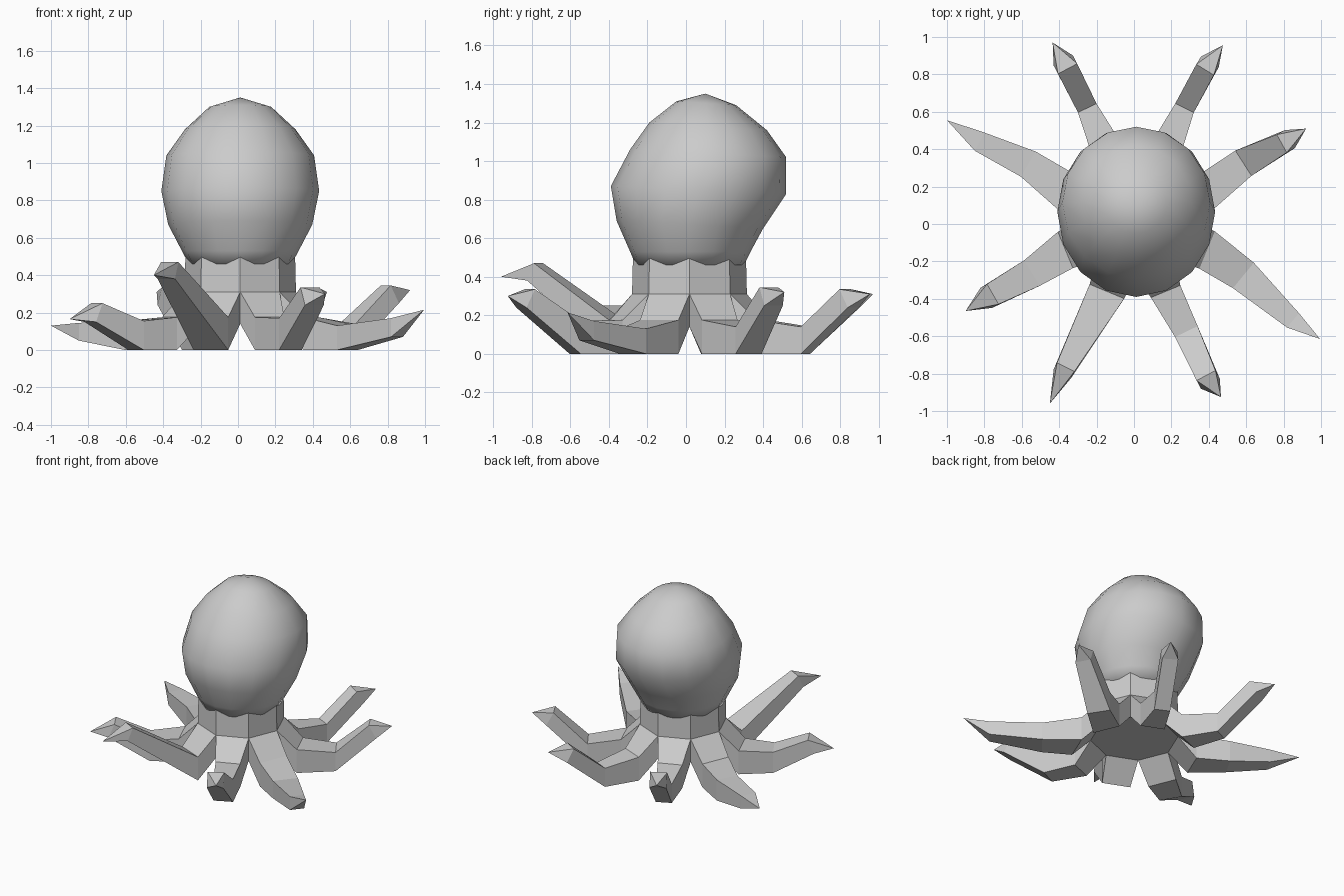
import bpy
from math import sin, cos, pi, radians
from mathutils import Vector

if "Cube" in bpy.data.objects:
    bpy.data.objects.remove(bpy.data.objects["Cube"])

CX, CY = 0.012, 0.018          # body axis
BODY_R = 0.298


def make(name, verts, faces, smooth=False):
    me = bpy.data.meshes.new(name)
    me.from_pydata([tuple(v) for v in verts], [], faces)
    me.update()
    me.polygons.foreach_set("use_smooth", [smooth] * len(me.polygons))
    ob = bpy.data.objects.new(name, me)
    bpy.context.collection.objects.link(ob)
    return ob


def loft(rings, apex=None, cap_start=True):
    """Join equal-sized rings with quads; close with a cap or a point."""
    n = len(rings[0])
    verts = [v for r in rings for v in r]
    faces = []
    for k in range(len(rings) - 1):
        for i in range(n):
            j = (i + 1) % n
            faces.append((k * n + i, k * n + j, (k + 1) * n + j, (k + 1) * n + i))
    if cap_start:
        faces.append(tuple(reversed(range(n))))
    last = (len(rings) - 1) * n
    if apex is None:
        faces.append(tuple(last + i for i in range(n)))
    else:
        verts.append(apex)
        faces += [(last + i, last + (i + 1) % n, len(verts) - 1) for i in range(n)]
    return verts, faces


def octagon(z, r):
    return [Vector((CX + r * cos(i * pi / 4), CY + r * sin(i * pi / 4), z)) for i in range(8)]


# Neck: flat-sided octagonal prism the arms grow out of
make("neck", *loft([octagon(0.14, BODY_R), octagon(0.31, BODY_R), octagon(0.55, 0.292)]))

# Head: tilted rings given as front y, front z, back y, back z, half width
head_rings = [
    (-0.26, 0.46, 0.30, 0.46, 0.275),
    (-0.29, 0.53, 0.335, 0.53, 0.312),
    (-0.36, 0.69, 0.40, 0.65, 0.385),
    (-0.39, 0.87, 0.52, 0.83, 0.422),
    (-0.29, 1.06, 0.52, 1.02, 0.395),
    (-0.19, 1.20, 0.42, 1.16, 0.295),
    (-0.05, 1.31, 0.26, 1.29, 0.165),
]
rings = []
for fy, fz, by, bz, hw in head_rings:
    ring = []
    for i in range(16):
        a = 2 * pi * i / 16
        t = (1 + sin(a)) / 2
        ring.append(Vector((CX + hw * cos(a), fy + (by - fy) * t, fz + (bz - fz) * t)))
    rings.append(ring)
make("head", *loft(rings, apex=Vector((CX, 0.10, 1.35))), smooth=True)


def section(x, y, z0, z1, hw, d, shift=0.0):
    """Four-cornered arm section facing along d; shift pushes the lower edge outward."""
    side = Vector((-d.y, d.x, 0)) * hw
    c0 = Vector((x, y, z0)) + d * shift
    c1 = Vector((x, y, z1))
    return [c0 - side, c0 + side, c1 + side, c1 - side]


# Arms: root half width, bend (x, y, top z, half width) or None,
# wrist (x, y, low z, top z, half width, lower-edge shift), tip
arms = {
    "right_back_arm": (0.10, (0.585, 0.325, 0.14, 0.08),
                       (0.79, 0.43, 0.25, 0.345, 0.055, 0.05), (0.92, 0.51, 0.32)),
    "back_right_arm": (0.085, (0.27, 0.62, 0.14, 0.055),
                       (0.38, 0.825, 0.24, 0.335, 0.055, 0.05), (0.475, 0.955, 0.31)),
    "back_left_arm": (0.085, (-0.25, 0.62, 0.14, 0.055),
                      (-0.355, 0.83, 0.24, 0.335, 0.058, 0.05), (-0.435, 0.97, 0.31)),
    "left_back_arm": (0.105, (-0.565, 0.32, 0.155, 0.078),
                      (-0.825, 0.44, 0.05, 0.145, 0.055, 0.0), (-1.0, 0.555, 0.13)),
    "left_front_arm": (0.105, (-0.545, -0.262, 0.155, 0.08),
                       (-0.755, -0.375, 0.15, 0.25, 0.062, 0.04), (-0.90, -0.465, 0.165)),
    "front_left_arm": (0.10, None,
                       (-0.365, -0.765, 0.38, 0.47, 0.052, 0.04), (-0.45, -0.96, 0.40)),
    "front_right_arm": (0.085, (0.28, -0.575, 0.17, 0.067),
                        (0.385, -0.81, 0.24, 0.335, 0.057, 0.05), (0.465, -0.925, 0.30)),
    "right_front_arm": (0.108, (0.585, -0.275, 0.13, 0.088),
                        (0.85, -0.515, 0.07, 0.17, 0.05, 0.0), (0.995, -0.615, 0.215)),
}
for k, (name, (w1, bend, wrist, tip)) in enumerate(arms.items()):
    a = radians(22.5 + 45 * k)
    d = Vector((cos(a), sin(a), 0))
    lo, hi = octagon(0.14, BODY_R), octagon(0.31, BODY_R)
    i, j = k, (k + 1) % 8
    x1, y1 = CX + 0.41 * d.x, CY + 0.41 * d.y
    secs = [[lo[i], lo[j], hi[j], hi[i]], section(x1, y1, 0.0, 0.175, w1, d)]
    px, py = x1, y1
    if bend:
        bx, by, bz, bw = bend
        d2 = Vector((wrist[0] - x1, wrist[1] - y1, 0)).normalized()
        secs.append(section(bx, by, 0.0, bz, bw, d2))
        px, py = bx, by
    d3 = Vector((tip[0] - px, tip[1] - py, 0)).normalized()
    secs.append(section(*wrist[:5], d3, wrist[5]))
    make(name, *loft(secs, apex=Vector(tip), cap_start=False))
